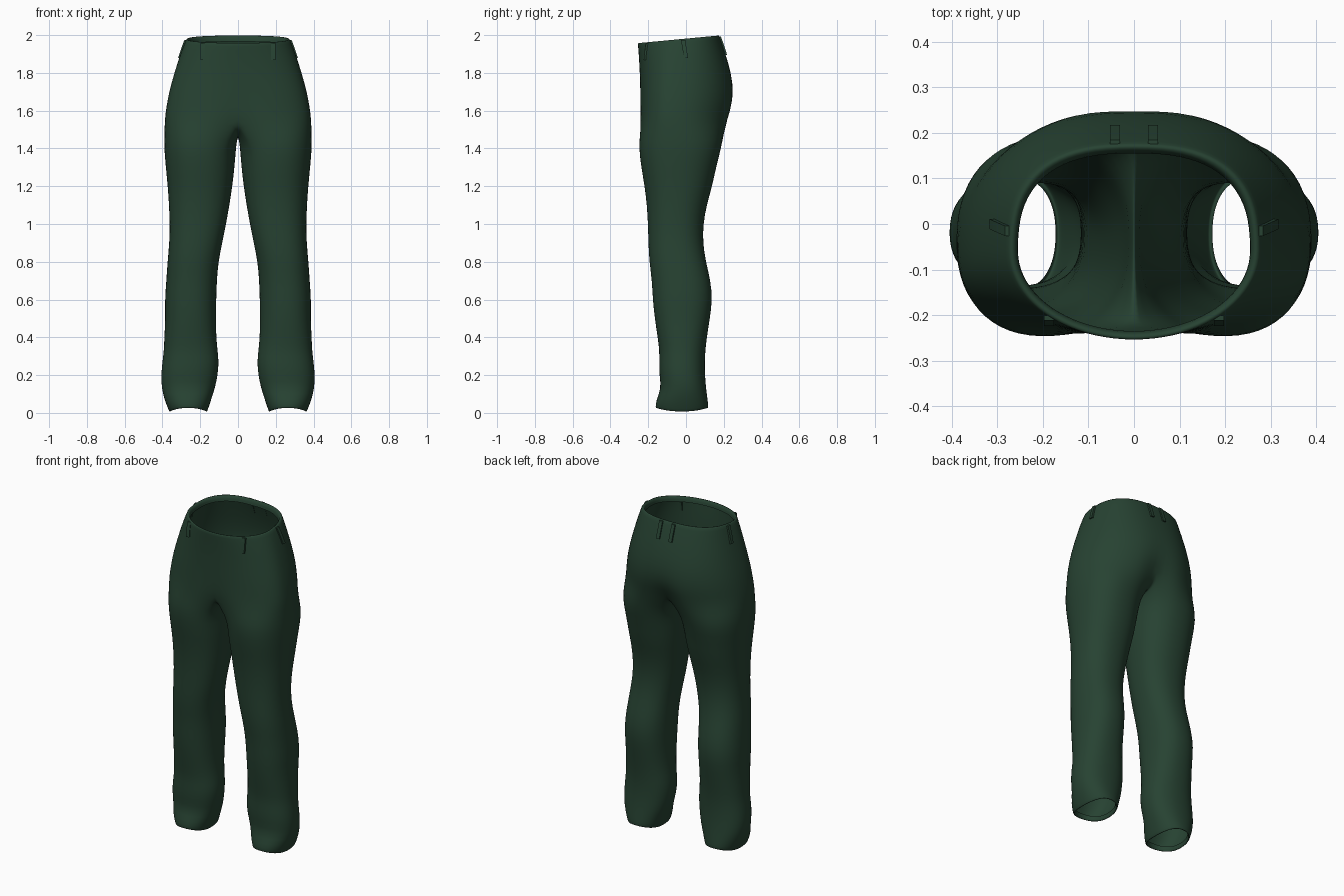
import bpy, bmesh
from math import sin, cos, pi, exp, radians, copysign
from mathutils import Vector
from mathutils.bvhtree import BVHTree

if "Cube" in bpy.data.objects:
    bpy.data.objects.remove(bpy.data.objects["Cube"])

J, K = 20, 12          # segments round the outside, segments round the inner thigh
CY = -0.06             # depth of the widest point of the hips

green = bpy.data.materials.new("dark green cloth")
green.diffuse_color = (0.020, 0.055, 0.032, 1)
green.use_nodes = True
green.node_tree.nodes["Principled BSDF"].inputs["Base Color"].default_value = green.diffuse_color


def spow(v, p):
    return copysign(abs(v) ** p, v)


def half_arc(z, w, yf, yb, nf, nb, dent_f, dent_b, tilt=0.0, inset=0.0):
    """Half ring of the hips, from front centre to back centre."""
    pts = []
    for j in range(J + 1):
        t = -pi / 2 + pi * j / J
        n = nf if t < 0 else nb
        x = (w - inset) * spow(max(cos(t), 0), 2 / n)
        d = (CY - yf if t < 0 else yb - CY) - inset
        y = CY + d * spow(sin(t), 2 / n)
        dent = exp(-(x / 0.07) ** 2)
        y += dent * (dent_f if t < 0 else -dent_b)
        if j in (0, J):
            x = 0
        pts.append(Vector((x, y, z + tilt * (y - CY))))
    return pts


def leg_ring(z, xi, xo, yf, yb, curl=0.0, inset=0.0):
    """Closed ring of one leg, in the same order as the saddle ring."""
    cx, cy = (xi + xo) / 2, (yf + yb) / 2
    rx, ry = (xo - xi) / 2 - inset, (yb - yf) / 2 - inset
    a = radians(128)
    angles = [-a + 2 * a * j / J for j in range(J + 1)]
    angles += [a + (2 * pi - 2 * a) * i / K for i in range(1, K)]
    return [Vector((cx + rx * spow(cos(t), 0.88), cy + ry * spow(sin(t), 0.88),
                    z + curl * sin(t) ** 2)) for t in angles]


# Hips from the waist down: z, half width, front, back, roundness, dents, tilt
hips = [
    half_arc(1.945, 0.270, -0.25, 0.17, 2.0, 2.6, 0, 0, 0.095, 0.014),
    half_arc(1.974, 0.268, -0.25, 0.17, 2.0, 2.6, 0, 0, 0.095, 0.010),
    half_arc(1.979, 0.274, -0.255, 0.175, 2.0, 2.6, 0, 0, 0.095),
    half_arc(1.965, 0.280, -0.255, 0.18, 2.0, 2.6, 0, 0, 0.09),
    half_arc(1.90, 0.306, -0.25, 0.206, 2.1, 2.4, 0, 0, 0.05),
    half_arc(1.80, 0.338, -0.245, 0.24, 2.2, 2.3, 0, 0),
    half_arc(1.70, 0.366, -0.244, 0.258, 2.4, 2.2, 0.002, 0.006),
    half_arc(1.62, 0.380, -0.245, 0.252, 2.5, 2.2, 0.008, 0.018),
]
# Saddle ring: hips arc closed by the crotch seam
saddle = half_arc(1.56, 0.388, -0.247, 0.238, 2.6, 2.2, 0.018, 0.045)
f, b = saddle[0].y, saddle[-1].y
for i in range(1, K):
    t = pi * i / K
    saddle.append(Vector((0, (f + b) / 2 + (b - f) / 2 * cos(t), 1.56 - 0.095 * sin(t))))

# Leg from the thigh down: z, inner, outer, front, back
leg_rows = [
    (1.41, 0.010, 0.393, -0.252, 0.190), (1.30, 0.018, 0.383, -0.238, 0.160),
    (1.20, 0.030, 0.373, -0.220, 0.140), (1.10, 0.045, 0.366, -0.208, 0.110),
    (1.00, 0.063, 0.362, -0.202, 0.092), (0.90, 0.083, 0.364, -0.200, 0.090),
    (0.80, 0.104, 0.374, -0.195, 0.106), (0.70, 0.112, 0.380, -0.181, 0.131),
    (0.60, 0.115, 0.388, -0.177, 0.141), (0.50, 0.117, 0.385, -0.166, 0.127),
    (0.40, 0.115, 0.391, -0.151, 0.111), (0.33, 0.108, 0.393, -0.141, 0.103),
    (0.27, 0.101, 0.401, -0.143, 0.100), (0.20, 0.107, 0.408, -0.142, 0.101),
    (0.13, 0.122, 0.405, -0.131, 0.107), (0.07, 0.142, 0.390, -0.158, 0.115),
]
legs = [leg_ring(*r) for r in leg_rows]
legs.insert(0, [(p * 0.5 + q * 0.5) for p, q in zip(saddle, legs[0])])
legs.append(leg_ring(0.015, 0.160, 0.368, -0.163, 0.120, 0.014))
legs.append(leg_ring(0.005, 0.163, 0.365, -0.160, 0.117, 0.020, 0.002))
legs.append(leg_ring(0.010, 0.163, 0.365, -0.160, 0.117, 0.020, 0.009))
legs.append(leg_ring(0.035, 0.160, 0.368, -0.160, 0.117, 0.020, 0.012))

# Join the rings into one half of the trousers
bm = bmesh.new()
rings = [[bm.verts.new(p) for p in r] for r in hips + [saddle] + legs]
for up, low in zip(rings, rings[1:]):
    closed = len(up) == len(low) and len(up) > J + 1
    count = len(up) if closed else J
    for i in range(count):
        k = (i + 1) % len(up)
        bm.faces.new((up[i], low[i], low[k], up[k]))
bmesh.ops.recalc_face_normals(bm, faces=bm.faces)
if sum(fc.normal.dot(fc.calc_center_median() - Vector((0.2, -0.04, fc.calc_center_median().z)))
       for fc in bm.faces) < 0:
    bmesh.ops.reverse_faces(bm, faces=bm.faces)
mesh = bpy.data.meshes.new("trousers")
bm.to_mesh(mesh)
bm.free()
mesh.materials.append(green)
mesh.polygons.foreach_set("use_smooth", [True] * len(mesh.polygons))
trousers = bpy.data.objects.new("trousers", mesh)
bpy.context.collection.objects.link(trousers)
mirror = trousers.modifiers.new("other half", 'MIRROR')
mirror.merge_threshold = 0.0005
sub = trousers.modifiers.new("smooth cloth", 'SUBSURF')
sub.levels = sub.render_levels = 1

# Belt loops: thin strips laid on the cloth below the waist edge
tree = BVHTree.FromObject(trousers, bpy.context.evaluated_depsgraph_get())


def belt_loop(name, start, direction, z_top, z_low, lean=0.0):
    d = Vector(direction).normalized()
    side = d.cross(Vector((0, 0, 1))) * 0.011
    bm = bmesh.new()
    rows = []
    for i in range(5):
        s = i / 4
        z = z_top + (z_low - z_top) * s
        o = Vector((start[0], start[1], z)) + side.normalized() * lean * s
        hit = tree.ray_cast(o, d)[0]
        if hit is None:
            continue
        out = hit - d * 0.009
        inn = hit + d * 0.002
        rows.append([bm.verts.new(p) for p in (out - side, out + side, inn + side, inn - side)])
    for a, c in zip(rows, rows[1:]):
        for i in range(4):
            bm.faces.new((a[i], a[(i + 1) % 4], c[(i + 1) % 4], c[i]))
    bm.faces.new(rows[0])
    bm.faces.new(rows[-1])
    bmesh.ops.recalc_face_normals(bm, faces=bm.faces)
    me = bpy.data.meshes.new(name)
    bm.to_mesh(me)
    bm.free()
    me.materials.append(green)
    bpy.context.collection.objects.link(bpy.data.objects.new(name, me))


for s, label in ((-1, "left"), (1, "right")):
    belt_loop("front_belt_loop_" + label, (s * 0.187, -1), (0, 1, 0), 1.957, 1.868)
    belt_loop("side_belt_loop_" + label, (s * 1, -0.015), (-s, 0, 0), 1.974, 1.878, s * 0.015)
    belt_loop("back_belt_loop_" + label, (s * 0.042, 1), (0, -1, 0), 1.992, 1.895)
